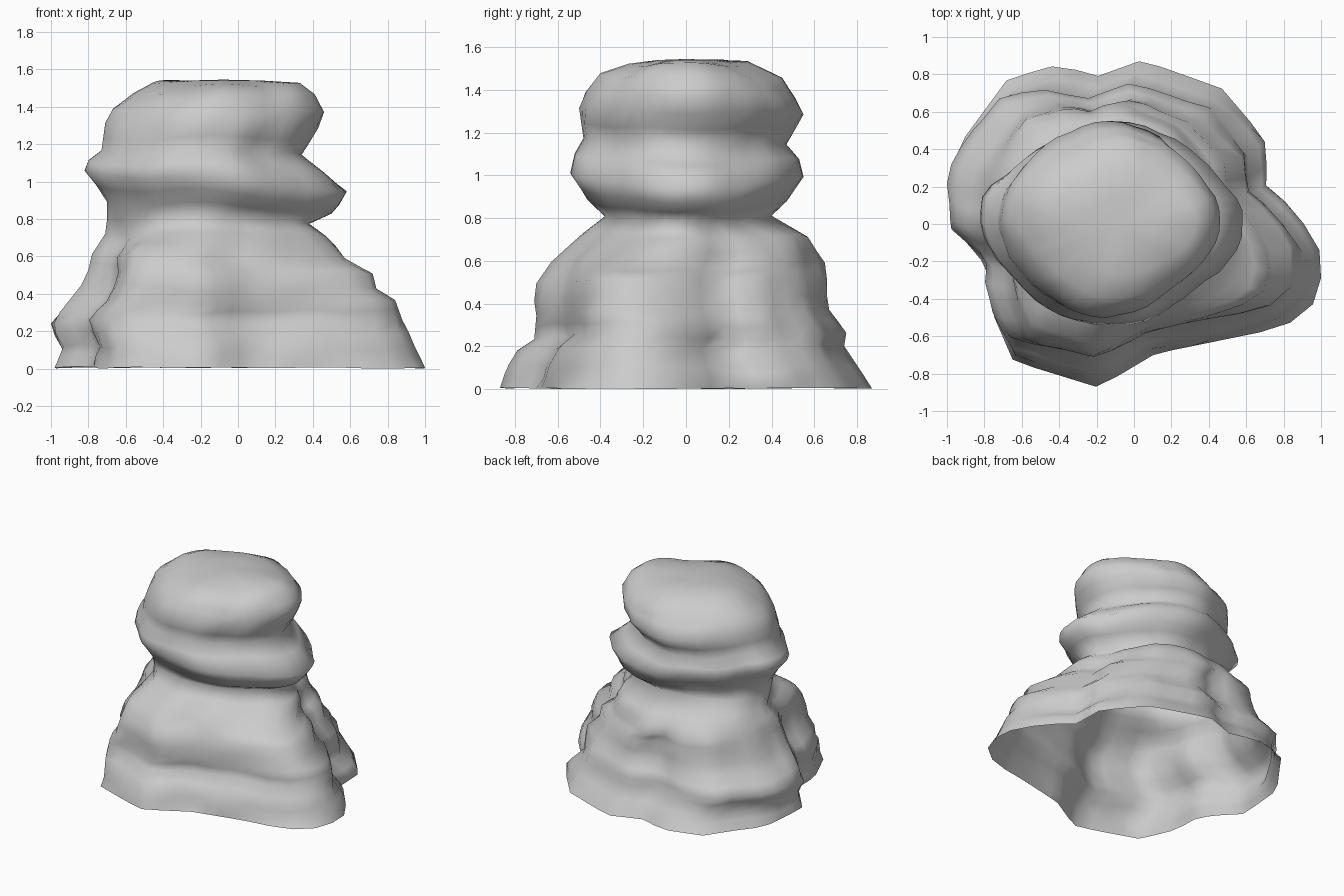
import bpy, bmesh, math
from mathutils import Vector, noise

if "Cube" in bpy.data.objects:
    bpy.data.objects.remove(bpy.data.objects["Cube"])

N = 48
CX = -0.1

# Lobed plan outline of the foot
FOOT = [(1, -.2), (.83, .09), (.68, .18), (.67, .46), (.45, .72), (.03, .87), (-.22, .78),
        (-.4, .85), (-.68, .77), (-.95, .4), (-.98, 0), (-.78, -.24), (-.77, -.45),
        (-.65, -.73), (-.2, -.87), (.1, -.69), (.78, -.55), (.93, -.43)]

# Silhouette layers: z, x min, x max, y min, y max
LAYERS = [(.01, -.98, 1, -.87, .87), (.11, -.94, .95, -.83, .8), (.19, -.98, .91, -.79, .74),
          (.25, -1, .88, -.71, .75), (.36, -.9, .84, -.7, .67), (.43, -.84, .74, -.71, .66),
          (.51, -.8, .72, -.7, .66), (.6, -.78, .57, -.63, .65),
          (.72, -.71, .47, -.48, .57), (.795, -.7, .38, -.38, .4), (.87, -.7, .5, -.46, .47),
          (1, -.82, .58, -.54, .55), (1.08, -.8, .46, -.52, .53),
          (1.15, -.73, .34, -.48, .47), (1.3, -.71, .43, -.5, .55),
          (1.38, -.67, .46, -.47, .51), (1.47, -.56, .41, -.4, .45),
          (1.525, -.45, .33, -.27, .29)]


def radius(a):
    """Distance from the axis to the foot outline along angle a."""
    d = Vector((math.cos(a), math.sin(a)))
    best = 0
    for p, q in zip(FOOT, FOOT[1:] + FOOT[:1]):
        p, q = Vector((p[0] - CX, p[1])), Vector((q[0] - CX, q[1]))
        e = q - p
        den = d.cross(e)
        if abs(den) < 1e-9:
            continue
        t, s = p.cross(e) / den, p.cross(d) / den
        if t > 0 and -1e-6 <= s <= 1 + 1e-6:
            best = max(best, t)
    return best


def fit(values, lo, hi):
    """Rescale values so that they span lo to hi."""
    a, b = min(values), max(values)
    return [lo + (v - a) / (b - a) * (hi - lo) for v in values]


# Halve the tall gaps between layers
layers = [LAYERS[0]]
for low, high in zip(LAYERS, LAYERS[1:]):
    if high[0] - low[0] > .085:
        layers.append([(a + b) / 2 for a, b in zip(low, high)])
    layers.append(high)

angles = [2 * math.pi * i / N for i in range(N)]
foot = [radius(a) for a in angles]

bm = bmesh.new()
rings = []
for k, (z, x0, x1, y0, y1) in enumerate(layers):
    # Lobed below, fading to a blunt-cornered boulder above
    share = max(0, min(1, (.83 - z) / .28))
    xs, ys = [], []
    for a, rf in zip(angles, foot):
        c, s = math.cos(a), math.sin(a)
        rb = .67 + .025 * math.cos(4 * a + .3)
        r = share * rf + (1 - share) * rb
        # Weathered strata in two scales
        if k:
            r *= 1 + .035 * noise.noise((c * 2, s * 2, z * 6)) \
                   + .025 * noise.noise((c * 4.5, s * 4.5, z * 9 + 7))
        xs.append(r * c)
        ys.append(r * s)
    # The middle boulder leans down to the right
    tilt = .075 * math.exp(-((z - .96) / .12) ** 2)
    ring = []
    for x, y in zip(fit(xs, x0, x1), fit(ys, y0, y1)):
        amp = .035 if k else .01
        dz = amp * noise.noise((x * 3, y * 3, z * 2 + 4)) - tilt * (x + .12)
        ring.append(bm.verts.new((x, y, max(0, z + dz))))
    rings.append(ring)


def skin(lo, hi):
    for i in range(N):
        j = (i + 1) % N
        bm.faces.new((lo[i], lo[j], hi[j], hi[i]))


# Skin between layers; the underside stays open
for lo, hi in zip(rings, rings[1:]):
    skin(lo, hi)

# Gently domed top
inner = [bm.verts.new((-.08 + .5 * (v.co.x + .08), v.co.y * .5, 1.54)) for v in rings[-1]]
skin(rings[-1], inner)
tip = bm.verts.new((-.08, 0, 1.545))
for i in range(N):
    bm.faces.new((inner[i], inner[(i + 1) % N], tip))
for f in bm.faces:
    f.smooth = True

# Rest the lowest point of the rim on the ground
drop = min(v.co.z for v in bm.verts)
for v in rings[0]:
    v.co.z -= drop

mesh = bpy.data.meshes.new("rock_pillar")
bm.to_mesh(mesh)
bm.free()
bpy.context.collection.objects.link(bpy.data.objects.new("rock_pillar", mesh))
